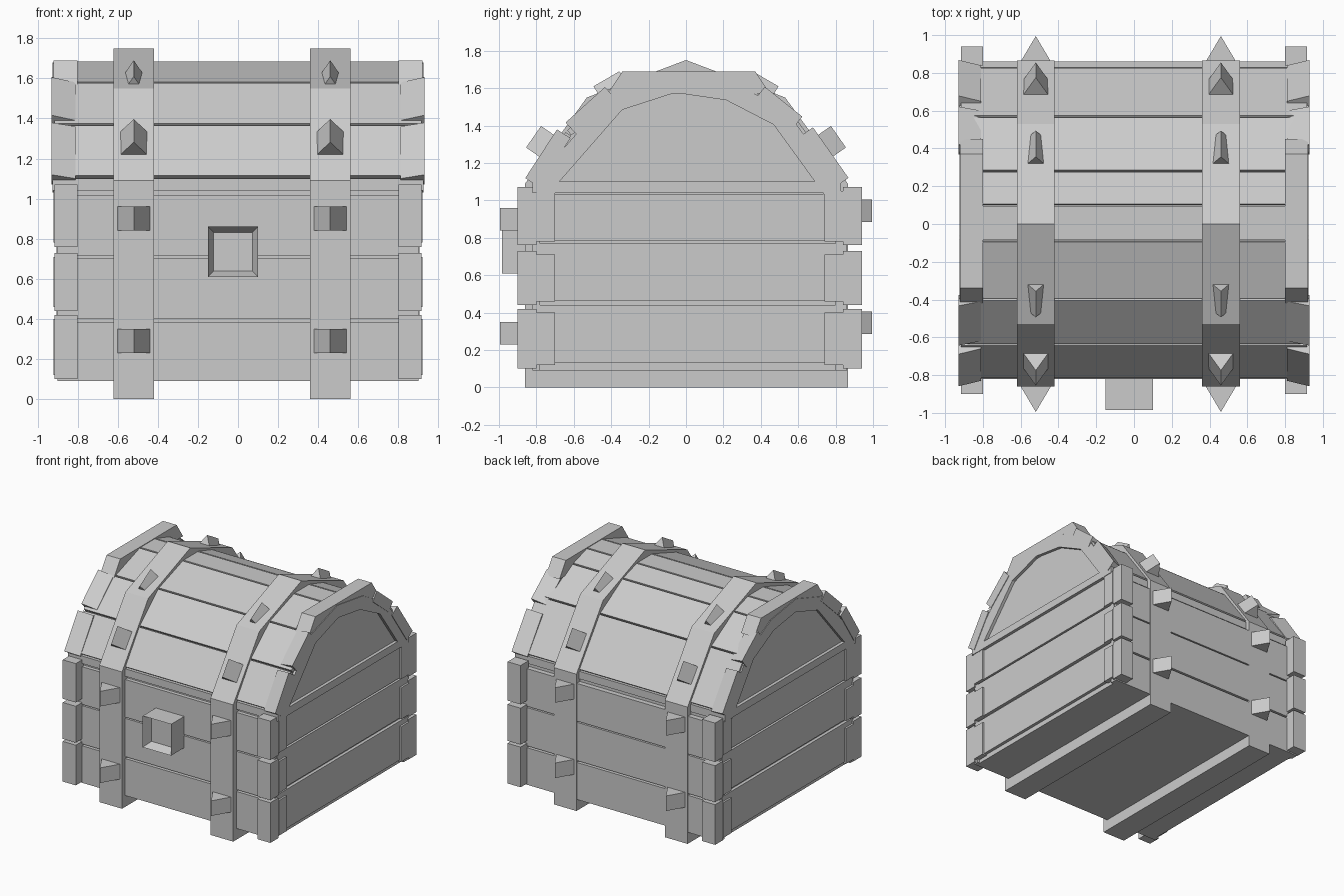
import bpy
import bmesh
from mathutils import Vector

cube = bpy.data.objects.get("Cube")
if cube:
    bpy.data.objects.remove(cube, do_unlink=True)

grey = bpy.data.materials.new("plain grey")
grey.use_nodes = True
colour = (0.6, 0.6, 0.6, 1)
grey.diffuse_color = colour
grey.node_tree.nodes["Principled BSDF"].inputs["Base Color"].default_value = colour


def finish(name, bm):
    bmesh.ops.recalc_face_normals(bm, faces=bm.faces)
    mesh = bpy.data.meshes.new(name)
    bm.to_mesh(mesh)
    bm.free()
    mesh.materials.append(grey)
    obj = bpy.data.objects.new(name, mesh)
    bpy.context.collection.objects.link(obj)
    return obj


def prism(name, profile, x0, x1, profile1=None):
    """Loft a (y, z) profile along x, optionally to a second profile."""
    bm = bmesh.new()
    a = [bm.verts.new((x0, y, z)) for y, z in profile]
    b = [bm.verts.new((x1, y, z)) for y, z in (profile1 or profile)]
    bm.faces.new(a)
    bm.faces.new(b[::-1])
    for i in range(len(a)):
        j = (i + 1) % len(a)
        bm.faces.new((a[i], b[i], b[j], a[j]))
    return finish(name, bm)


def box(name, x, y, z):
    return prism(name, [(y[0], z[0]), (y[1], z[0]), (y[1], z[1]), (y[0], z[1])], *x)


def slab(name, p, q, x0, x1, depth, lift0=0.0, lift1=0.0):
    """Board lying along the lid from p to q, lifted outwards at each end of x."""
    p, q = Vector(p), Vector(q)
    d = (q - p).normalized()
    n = Vector((-d.y, d.x))
    rows = [[p + n * h, q + n * h, q - n * depth, p - n * depth] for h in (lift0, lift1)]
    return prism(name, rows[0], x0, x1, rows[1])


def wedge(name, x, tip, normal, length=0.12, reach=0.14, half=0.083):
    """Stud with a ridge running along the strap."""
    n = Vector((0, *normal)).normalized()
    t = Vector((0, -n.z, n.y)) * length / 2
    ridge = Vector((x, *tip))
    root = ridge - n * reach
    side = Vector((half, 0, 0))
    bm = bmesh.new()
    a, b = [[bm.verts.new(v + s) for v in (ridge, root + side, root - side)] for s in (t, -t)]
    bm.faces.new(a)
    bm.faces.new(b[::-1])
    for i in range(3):
        j = (i + 1) % 3
        bm.faces.new((a[i], b[i], b[j], a[j]))
    return finish(name, bm)


# Body core and planks
box("body_core", (-0.88, 0.88), (-0.79, 0.82), (0.09, 1.08))
for i, (lo, hi) in enumerate([(0.09, 0.385), (0.4, 0.705), (0.715, 1.015)]):
    box(f"front_plank_{i}", (-0.9, 0.9), (-0.82, -0.78), (lo, hi))
    box(f"back_plank_{i}", (-0.9, 0.9), (0.8, 0.86), (lo, hi))
for i, (lo, hi) in enumerate([(0.13, 0.44), (0.465, 0.77), (0.785, 1.035)]):
    for s, side in ((1, "left"), (-1, "right")):
        box(f"{side}_plank_{i}", sorted((s * 0.86, s * 0.905)), (-0.8, 0.84), (lo, hi))

# Corner brackets, one front plate and one side plate per tier
for s, side in ((1, "left"), (-1, "right")):
    for i, (lo, hi) in enumerate([(0.1, 0.42), (0.44, 0.73), (0.76, 1.07)]):
        for f, end, outer in ((-1, "front", 0.9), (1, "back", 0.94)):
            inner = 0.8 if f < 0 else 0.84
            y = sorted((f * outer, f * inner))
            box(f"{side}_{end}_corner_{i}", sorted((s * 0.8, s * 0.915)), y, (lo, hi))
            y = sorted((f * inner, f * (inner - 0.1)))
            box(f"{side}_{end}_corner_side_{i}", sorted((s * 0.86, s * 0.92)), y, (lo + 0.02, hi - 0.02))

# Lid
arch = [(-0.82, 1.11), (-0.64, 1.37), (-0.4, 1.58), (-0.09, 1.685),
        (0.1, 1.685), (0.28, 1.63), (0.57, 1.46), (0.83, 1.11)]
box("lid_rim", (-0.925, 0.925), (-0.82, 0.83), (1.04, 1.1))
prism("lid_core", [(y * 0.97, z - 0.02) for y, z in arch], -0.9, 0.9)
for i, (p, q) in enumerate(zip(arch, arch[1:])):
    p, q = Vector(p), Vector(q)
    gap = (q - p).normalized() * 0.006
    slab(f"lid_plank_{i}", p + gap, q - gap, -0.915, 0.915, 0.035)

# Lid end trim: face strips plus raised edge plates
strips = [((-0.81, 1.1), (-0.39, 1.58)), ((-0.4, 1.57), (-0.06, 1.68)),
          ((-0.08, 1.68), (0.26, 1.63)), ((0.25, 1.63), (0.54, 1.48)),
          ((0.53, 1.49), (0.82, 1.09))]
plates = [((-0.83, 1.1), (-0.66, 1.36)), ((-0.62, 1.39), (-0.41, 1.58)),
          ((0.4, 1.58), (0.6, 1.42)), ((0.65, 1.37), (0.84, 1.1))]
for s, side in ((1, "left"), (-1, "right")):
    for i, (p, q) in enumerate(strips):
        slab(f"{side}_lid_strip_{i}", p, q, s * 0.89, s * 0.925, 0.1)
    for i, (p, q) in enumerate(plates):
        slab(f"{side}_lid_plate_{i}", p, q, s * 0.81, s * 0.93, 0.05, 0.0, 0.035)
    prism(f"{side}_lid_cap", [(-0.42, 1.57), (-0.34, 1.69), (0.37, 1.69), (0.45, 1.57)],
          s * 0.8, s * 0.92)

# Straps with studs
band = [(-0.86, 0), (0.865, 0), (0.865, 1.09), (0.53, 1.55),
        (0, 1.75), (-0.53, 1.55), (-0.86, 1.09)]
for x, side in ((0.46, "left"), (-0.52, "right")):
    prism(f"{side}_strap", band, x - 0.1, x + 0.1)
    for f, end, heights in ((-1, "front", (0.29, 0.9)), (1, "back", (0.345, 0.945))):
        for i, z in enumerate(heights):
            wedge(f"{side}_{end}_stud_{i}", x, (f * 0.995, z), (f, 0))
        wedge(f"{side}_{end}_lid_stud_low", x, (f * 0.815, 1.34), (f * 0.82, 0.57), 0.14)
        wedge(f"{side}_{end}_lid_stud_high", x, (f * 0.425, 1.65), (f * 0.5, 0.86), 0.16)

# Lock with a square recess in its front face
lock = box("lock", (-0.15, 0.1), (-0.985, -0.8), (0.61, 0.86))
bm = bmesh.new()
bm.from_mesh(lock.data)
face = min(bm.faces, key=lambda f: f.calc_center_median().y)
bmesh.ops.inset_region(bm, faces=[face], thickness=0.04)
bmesh.ops.translate(bm, verts=face.verts, vec=(0, 0.07, 0))
bm.to_mesh(lock.data)
bm.free()
